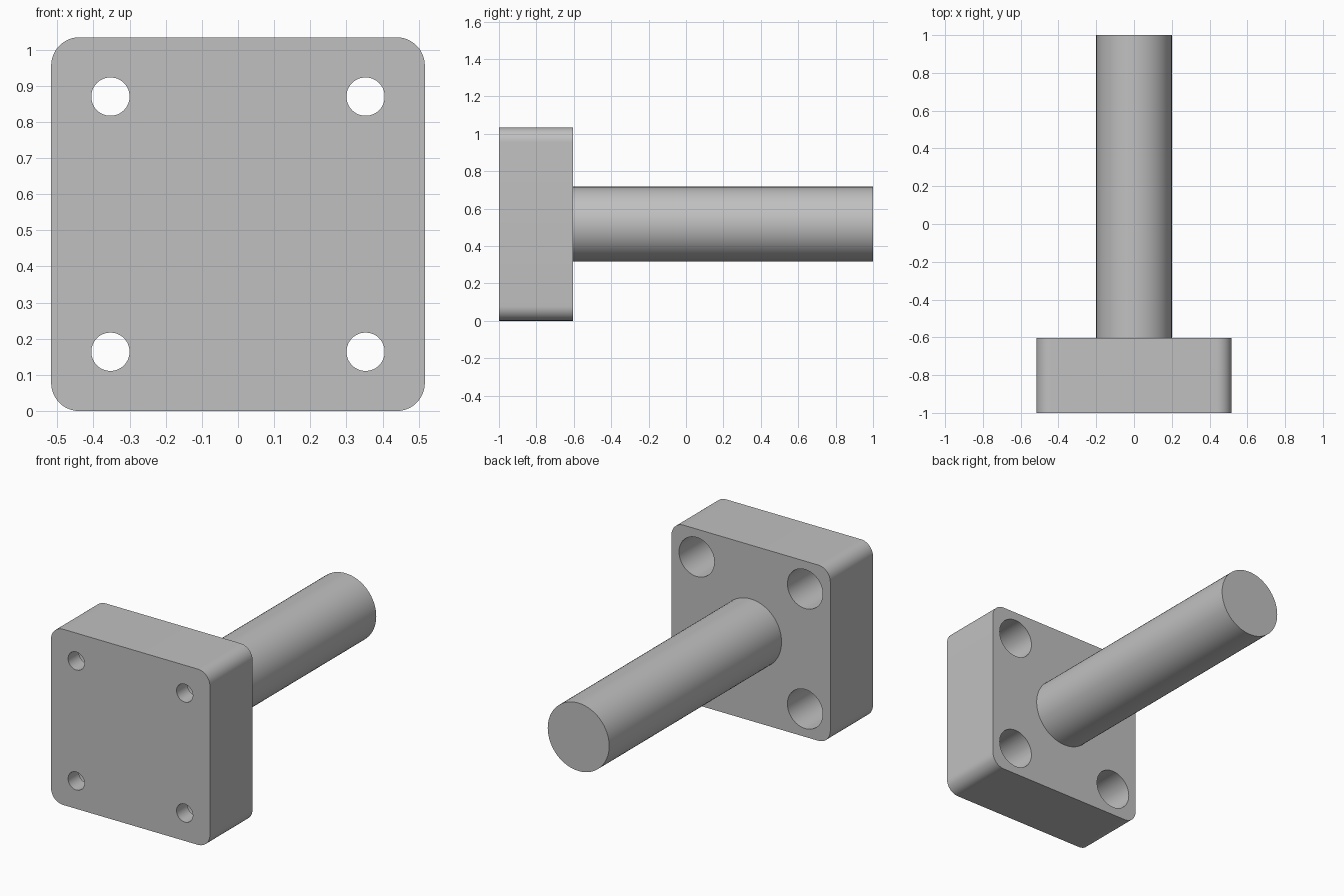
import bpy
import math
from mathutils import Vector

cube = bpy.data.objects.get("Cube")
if cube:
    bpy.data.objects.remove(cube, do_unlink=True)

SIZE = 1.034
MID = SIZE / 2
FRONT, BACK, END = -1.0, -0.603, 1.0
HOLE = 0.353

grey = bpy.data.materials.new("plain grey")
grey.use_nodes = True
colour = (0.53, 0.53, 0.53, 1)
grey.diffuse_color = colour
grey.node_tree.nodes["Principled BSDF"].inputs["Base Color"].default_value = colour


def rod(name, radius, y0, y1, x=0, z=MID, sides=64):
    """Cylinder lying along y."""
    bpy.ops.mesh.primitive_cylinder_add(
        vertices=sides, radius=radius, depth=y1 - y0,
        location=(x, (y0 + y1) / 2, z), rotation=(math.pi / 2, 0, 0))
    ob = bpy.context.object
    ob.name = name
    return ob


def activate(ob):
    bpy.ops.object.select_all(action='DESELECT')
    ob.select_set(True)
    bpy.context.view_layer.objects.active = ob


# Mounting plate with four rounded corners
bpy.ops.mesh.primitive_cube_add(size=1, location=(0, (FRONT + BACK) / 2, MID))
plate = bpy.context.object
plate.name = "mounting_plate"
plate.scale = (SIZE, BACK - FRONT, SIZE)
bpy.ops.object.transform_apply(location=False, rotation=False, scale=True)
weights = plate.data.attributes.new("bevel_weight_edge", 'FLOAT', 'EDGE')
for edge in plate.data.edges:
    a, b = (plate.data.vertices[i].co for i in edge.vertices)
    weights.data[edge.index].value = float(abs((a - b).normalized().dot(Vector((0, 1, 0)))) > 0.9)
bevel = plate.modifiers.new("corners", 'BEVEL')
bevel.limit_method = 'WEIGHT'
bevel.width = 0.078
bevel.segments = 12
activate(plate)
bpy.ops.object.modifier_apply(modifier=bevel.name)

# Bolt holes, each with a wide counterbore from the back
for x in (-HOLE, HOLE):
    for z in (MID - HOLE, MID + HOLE):
        for radius, y0 in ((0.053, FRONT - 0.1), (0.115, FRONT + 0.1)):
            cutter = rod("hole_cutter", radius, y0, BACK + 0.1, x, z, 48)
            cutter.hide_render = True
            cut = plate.modifiers.new("hole", 'BOOLEAN')
            cut.operation = 'DIFFERENCE'
            cut.solver = 'EXACT'
            cut.object = cutter
            activate(plate)
            bpy.ops.object.modifier_apply(modifier=cut.name)
            bpy.data.objects.remove(cutter, do_unlink=True)

# Round shaft behind the plate
shaft = rod("shaft", 0.2, BACK, END)

for ob in (plate, shaft):
    ob.data.materials.clear()
    ob.data.materials.append(grey)
    activate(ob)
    bpy.ops.object.shade_smooth_by_angle(angle=math.radians(30))
